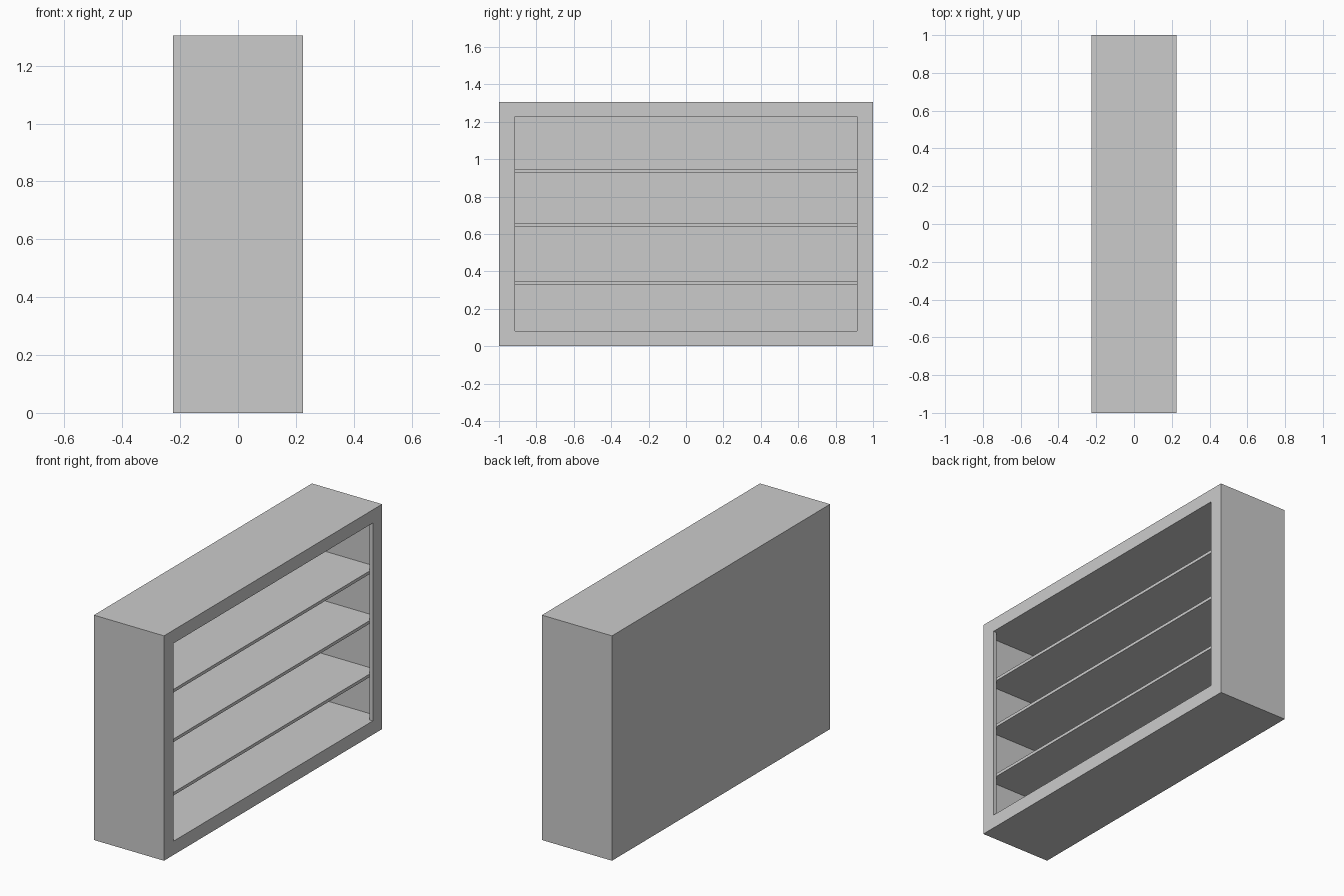
import bpy, bmesh

if "Cube" in bpy.data.objects:
    bpy.data.objects.remove(bpy.data.objects["Cube"])

DEPTH, HALF_W, HEIGHT = 0.225, 1.0, 1.305   # half depth, half width, full height
FRONT = 0.205                               # back plane of the face frame (opens to +x)
BOARD = 0.02                                # board thickness
BACK = -DEPTH + BOARD
FLOOR, CEIL, OPEN_Y = 0.08, 1.228, 0.915


def box(name, x, y, z):
    """Axis-aligned board from (min, max) ranges."""
    bm = bmesh.new()
    bmesh.ops.create_cube(bm, size=1)
    for v in bm.verts:
        v.co = [r[0] if c < 0 else r[1] for c, r in zip(v.co, (x, y, z))]
    me = bpy.data.meshes.new(name)
    bm.to_mesh(me)
    bm.free()
    ob = bpy.data.objects.new(name, me)
    bpy.context.collection.objects.link(ob)
    return ob


inner_y = HALF_W - BOARD

# Carcass: back, base, top, side boards
box("back_panel", (-DEPTH, BACK), (-HALF_W, HALF_W), (0, HEIGHT))
box("base", (BACK, FRONT), (-inner_y, inner_y), (0, FLOOR))
box("top", (BACK, FRONT), (-inner_y, inner_y), (CEIL, HEIGHT))
for side, s in (("left", -1), ("right", 1)):
    box(f"side_panel_{side}", (BACK, FRONT), sorted((s * inner_y, s * HALF_W)), (0, HEIGHT))
    # Face frame uprights
    box(f"frame_stile_{side}", (FRONT, DEPTH), sorted((s * OPEN_Y, s * HALF_W)), (0, HEIGHT))

# Face frame rails
box("frame_rail_bottom", (FRONT, DEPTH), (-OPEN_Y, OPEN_Y), (0, FLOOR))
box("frame_rail_top", (FRONT, DEPTH), (-OPEN_Y, OPEN_Y), (CEIL, HEIGHT))

# Shelves, set behind the face frame
for i, z in enumerate((0.338, 0.648, 0.936)):
    box(f"shelf_{i + 1}", (BACK, FRONT), (-inner_y, inner_y), (z - 0.009, z + 0.009))
